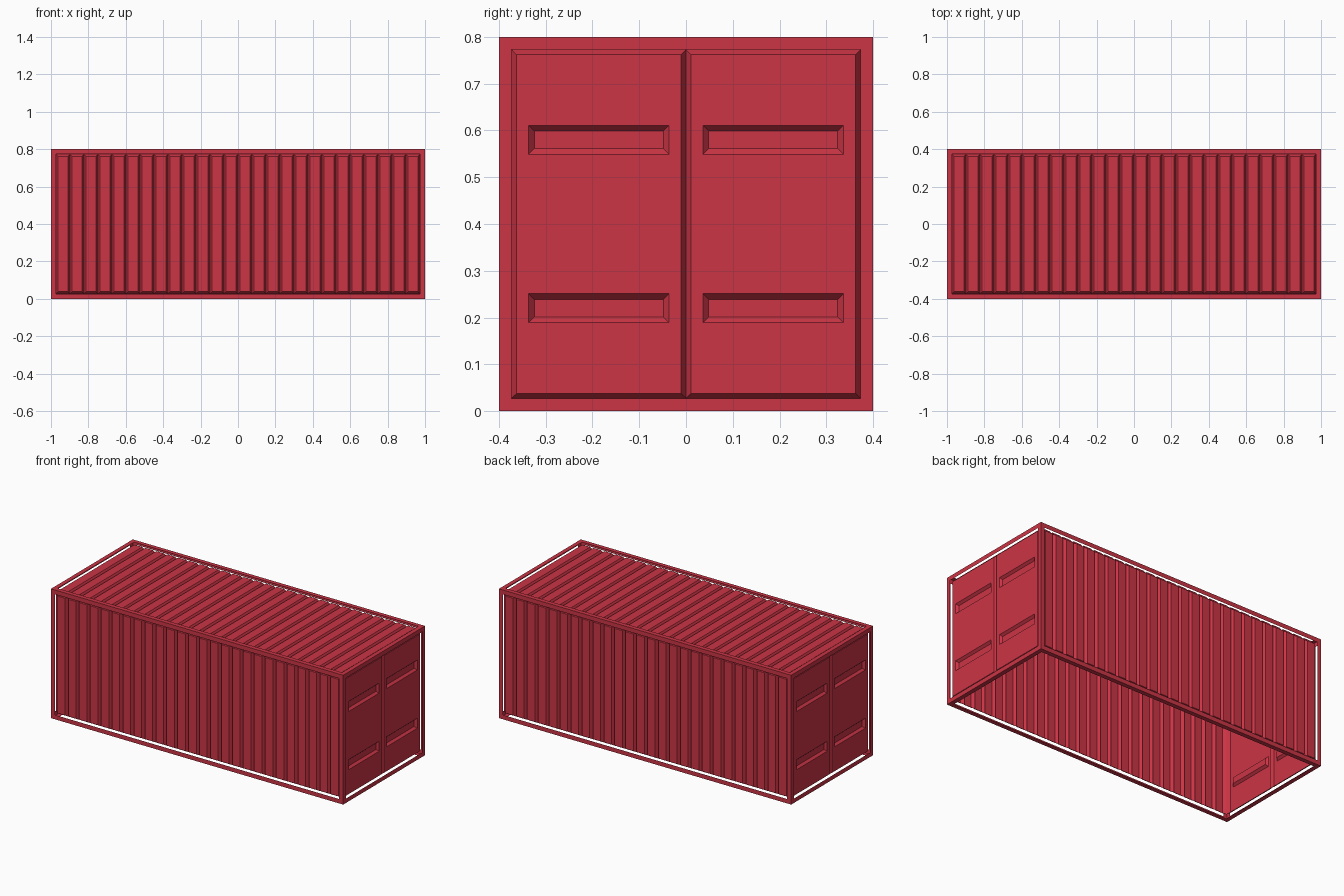
import bpy, bmesh
from mathutils import Matrix, Vector

if "Cube" in bpy.data.objects:
    bpy.data.objects.remove(bpy.data.objects["Cube"])

L, W, H = 1.0, 0.4, 0.4          # half sizes
RIM = 0.027                      # width of the frame faces
CREST, BASE = 0.008, 0.026       # depth of panel face and of groove bottom
BEV = 0.011                      # width of the sloped panel edges

mat = bpy.data.materials.new("red_paint")
mat.diffuse_color = (0.6, 0.035, 0.06, 1)
mat.use_nodes = True
mat.node_tree.nodes["Principled BSDF"].inputs["Base Color"].default_value = mat.diffuse_color


def finish(name, bm, matrix=None):
    bmesh.ops.remove_doubles(bm, verts=bm.verts, dist=1e-5)
    if matrix:
        bm.transform(matrix)
    me = bpy.data.meshes.new(name)
    bm.to_mesh(me)
    bm.free()
    me.materials.append(mat)
    ob = bpy.data.objects.new(name, me)
    bpy.context.collection.objects.link(ob)
    return ob


def rect(u0, u1, v0, v1, w):
    return [(u0, v0, w), (u1, v0, w), (u1, v1, w), (u0, v1, w)]


def face(bm, pts):
    bm.faces.new([bm.verts.new(p) for p in pts])


def slopes(bm, outer, inner):
    for i in range(4):
        j = (i + 1) % 4
        face(bm, [outer[i], outer[j], inner[j], inner[i]])


def tile(bm, u0, u1, v0, v1):
    """Sloped border of one raised tile; returns the limits of its flat face."""
    lim = (u0 + BEV, u1 - BEV, v0 + BEV, v1 - BEV)
    slopes(bm, rect(u0, u1, v0, v1, -BASE), rect(*lim, -CREST))
    return lim


def side_matrix(u, v, w, dist):
    u, v, w = Vector(u), Vector(v), Vector(w)
    m = Matrix((u, v, w)).transposed().to_4x4()
    m.translation = Vector((0, 0, H)) + w * dist
    return m


# Hollow outer frame: a box with every face opened up
bm = bmesh.new()
bmesh.ops.create_cube(bm, size=1, matrix=Matrix.Translation((0, 0, H)) @ Matrix.Diagonal((2 * L, 2 * W, 2 * H, 1)))
inner = list(bm.faces)
bmesh.ops.inset_individual(bm, faces=inner, thickness=RIM, use_even_offset=True)
bmesh.ops.delete(bm, geom=inner, context='FACES')
finish("frame", bm)


# Corrugated walls and roof
def corrugated(name, matrix, count=26):
    bm = bmesh.new()
    step = 2 * (L - RIM) / count
    for i in range(count):
        u = -(L - RIM) + i * step
        lim = tile(bm, u, u + step, -W + RIM, W - RIM)
        face(bm, rect(*lim, -CREST))
    finish(name, bm, matrix)


corrugated("front_wall", side_matrix((1, 0, 0), (0, 0, 1), (0, -1, 0), W))
corrugated("back_wall", side_matrix((-1, 0, 0), (0, 0, 1), (0, 1, 0), W))
corrugated("roof", side_matrix((1, 0, 0), (0, 1, 0), (0, 0, 1), H))


# Double doors with four recessed bars at each end
def doors(name, matrix):
    bm = bmesh.new()
    e = W - RIM
    for a, b in ((-e, 0), (0, e)):
        u0, u1, v0, v1 = tile(bm, a, b, -e, e)
        mid = (a + b) / 2
        us = [u0, mid - 0.15, mid + 0.15, u1]
        vs = [v0, -0.211, -0.149, 0.149, 0.211, v1]
        for i in range(3):
            for j in range(5):
                cell = (us[i], us[i + 1], vs[j], vs[j + 1])
                if i == 1 and j in (1, 3):
                    s = 0.012
                    rec = rect(cell[0] + s, cell[1] - s, cell[2] + s, cell[3] - s, -CREST - 0.014)
                    slopes(bm, rect(*cell, -CREST), rec)
                    face(bm, rec)
                else:
                    face(bm, rect(*cell, -CREST))
    bmesh.ops.remove_doubles(bm, verts=bm.verts, dist=1e-5)
    # Merge the flat cells so the door faces read as clean panels
    bmesh.ops.dissolve_limit(bm, angle_limit=0.01, verts=bm.verts, edges=bm.edges)
    finish(name, bm, matrix)


doors("right_doors", side_matrix((0, 1, 0), (0, 0, 1), (1, 0, 0), L))
doors("left_doors", side_matrix((0, -1, 0), (0, 0, 1), (-1, 0, 0), L))
